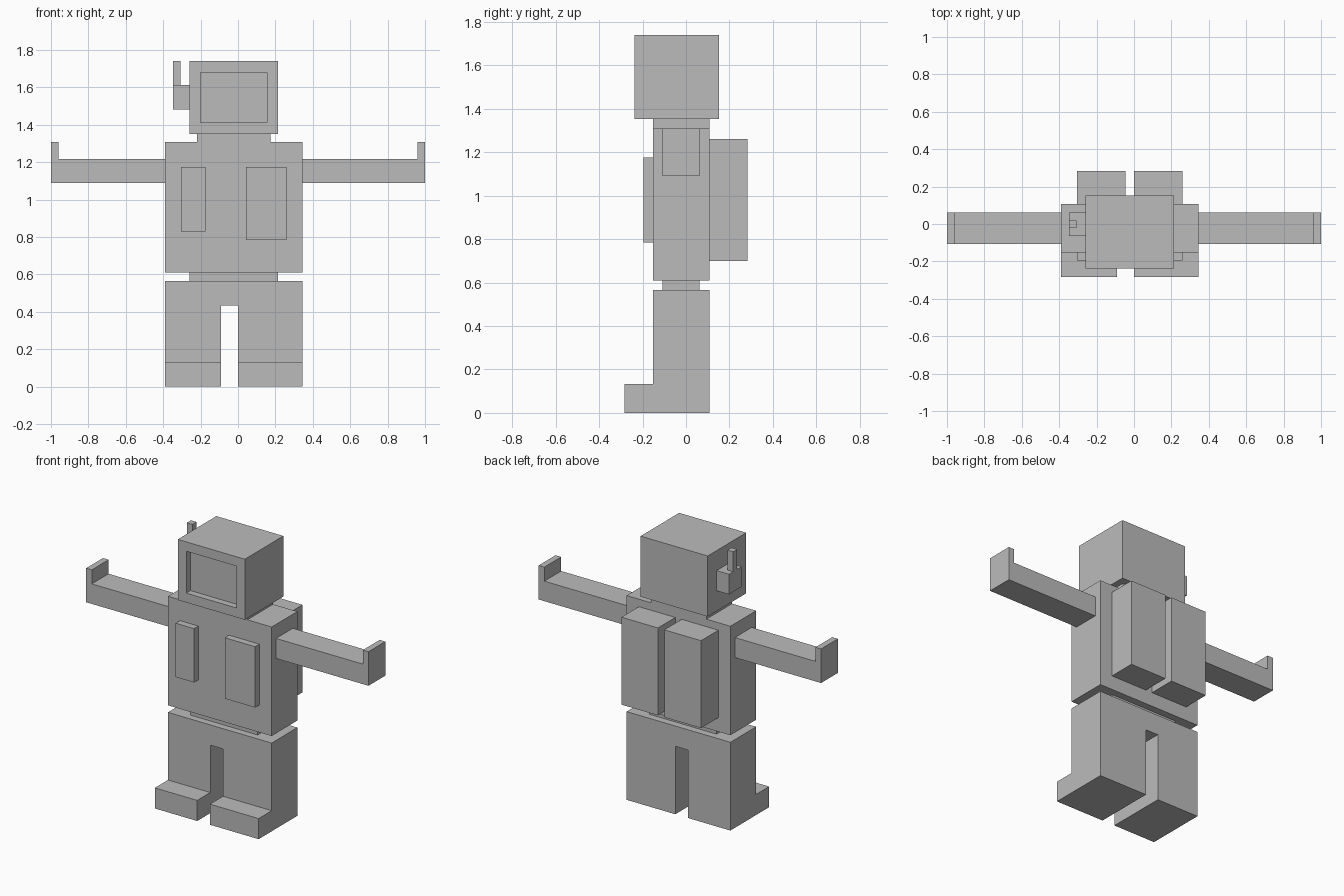
import bpy
import bmesh
from mathutils import Vector

if "Cube" in bpy.data.objects:
    bpy.data.objects.remove(bpy.data.objects["Cube"])

grey = bpy.data.materials.new("plain_grey")
grey.diffuse_color = (0.5, 0.5, 0.5, 1)
grey.use_nodes = True
grey.node_tree.nodes["Principled BSDF"].inputs["Base Color"].default_value = grey.diffuse_color


def finish(name, bm):
    bmesh.ops.recalc_face_normals(bm, faces=bm.faces)
    mesh = bpy.data.meshes.new(name)
    bm.to_mesh(mesh)
    bm.free()
    mesh.materials.append(grey)
    obj = bpy.data.objects.new(name, mesh)
    bpy.context.collection.objects.link(obj)
    return obj


def extrude_profile(name, points, y0, y1):
    """Extrude an outline of (x, z) points from y0 to y1."""
    bm = bmesh.new()
    face = bm.faces.new([bm.verts.new((x, y0, z)) for x, z in points])
    new = bmesh.ops.extrude_face_region(bm, geom=[face])["geom"]
    verts = [v for v in new if isinstance(v, bmesh.types.BMVert)]
    bmesh.ops.translate(bm, verts=verts, vec=(0, y1 - y0, 0))
    return finish(name, bm)


def box(name, x, y, z):
    outline = [(x[0], z[0]), (x[1], z[0]), (x[1], z[1]), (x[0], z[1])]
    return extrude_profile(name, outline, *y)


BODY_Y = (-0.152, 0.108)
BODY_X = (-0.39, 0.345)

# Joined legs with a gap between them, and feet in front
extrude_profile("legs", [(-0.39, 0), (-0.09, 0), (-0.09, 0.435), (0, 0.435),
                         (0, 0), (0.345, 0), (0.345, 0.565), (-0.39, 0.565)], *BODY_Y)
box("left_foot", (-0.39, -0.09), (-0.284, -0.152), (0, 0.132))
box("right_foot", (0, 0.345), (-0.284, -0.152), (0, 0.132))

# Waist, torso and neck
box("waist", (-0.26, 0.215), (-0.108, 0.062), (0.565, 0.61))
box("torso", BODY_X, BODY_Y, (0.61, 1.308))
box("neck", (-0.22, 0.173), BODY_Y, (1.308, 1.352))

# Chest pockets and back tanks
box("left_pocket", (-0.305, -0.175), (-0.195, -0.152), (0.83, 1.175))
box("right_pocket", (0.043, 0.258), (-0.195, -0.152), (0.785, 1.175))
box("left_tank", (-0.305, -0.045), (0.108, 0.284), (0.70, 1.26))
box("right_tank", (0, 0.258), (0.108, 0.284), (0.70, 1.26))

# Arms with upturned hands
for side, s, root in (("left", -1, 0.39), ("right", 1, 0.345)):
    outline = [(root, 1.09), (1, 1.09), (1, 1.308), (0.96, 1.308),
               (0.96, 1.218), (root, 1.218)]
    extrude_profile(side + "_arm", [(s * x, z) for x, z in outline], -0.108, 0.062)

# Head with a sunken visor
head = box("head", (-0.26, 0.215), (-0.238, 0.152), (1.352, 1.74))
bm = bmesh.new()
bm.from_mesh(head.data)
front = min(bm.faces, key=lambda f: f.calc_center_median().y)
bmesh.ops.inset_region(bm, faces=[front], thickness=0.085)
pane = bmesh.ops.extrude_face_region(bm, geom=[front])["geom"]
bmesh.ops.translate(bm, vec=Vector((0, 0.042, 0)),
                    verts=[v for v in pane if isinstance(v, bmesh.types.BMVert)])
if front.is_valid:
    bmesh.ops.delete(bm, geom=[front], context="FACES_ONLY")
bmesh.ops.recalc_face_normals(bm, faces=bm.faces)
bm.to_mesh(head.data)
bm.free()

# Ear piece and antenna
box("ear_piece", (-0.348, -0.26), (-0.065, 0.062), (1.483, 1.612))
box("antenna", (-0.348, -0.308), (-0.021, 0.02), (1.612, 1.74))
